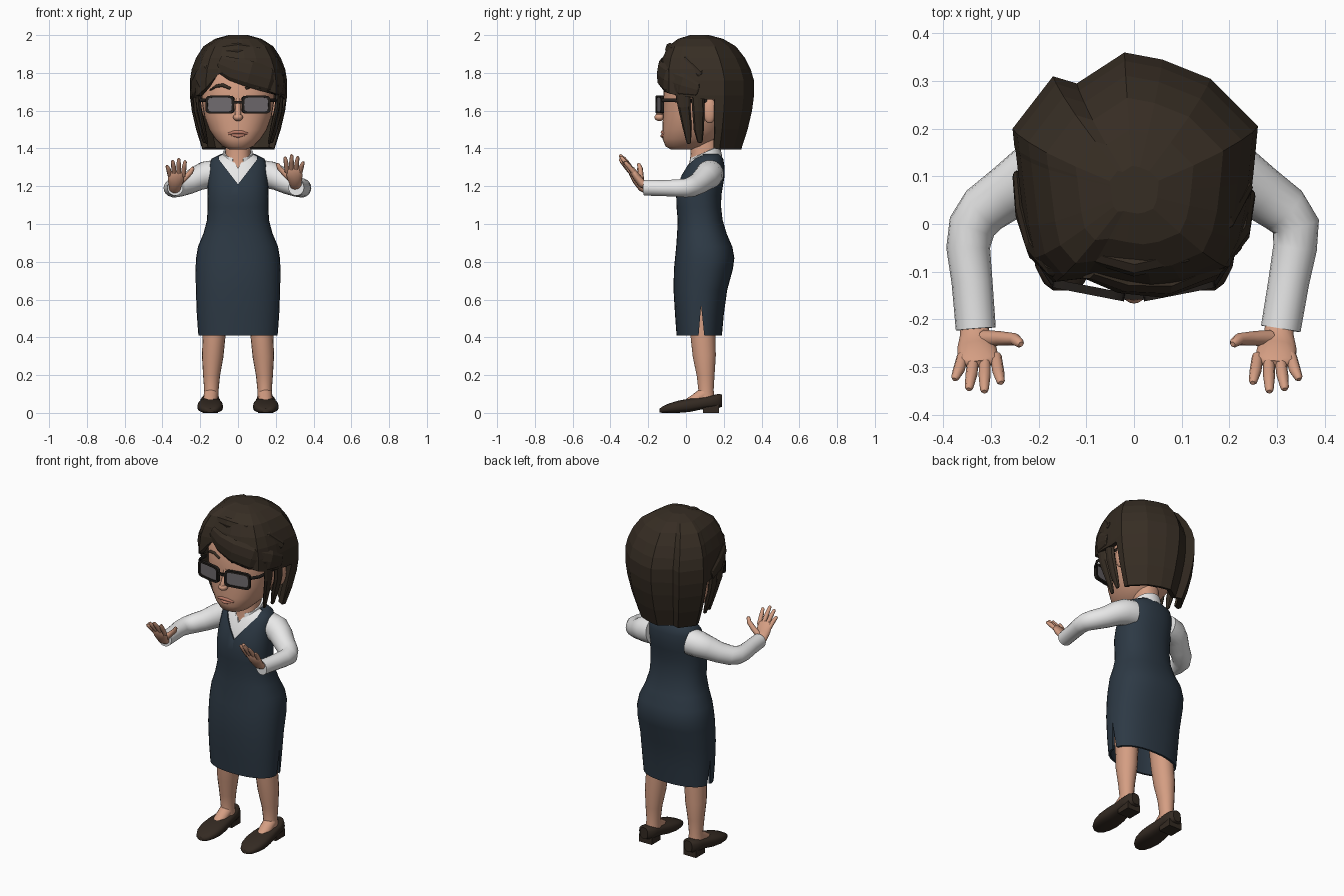
import bpy, bmesh, math
from mathutils import Vector, Matrix


def material(name, rgb):
    m = bpy.data.materials.new(name)
    m.diffuse_color = (*rgb, 1)
    return m


SKIN = material("skin", (0.66, 0.34, 0.225))
DRESS = material("navy_cloth", (0.026, 0.041, 0.059))
SHIRT = material("white_cloth", (0.80, 0.80, 0.80))
HAIR = material("dark_brown_hair", (0.037, 0.026, 0.017))
SHOE = material("dark_leather", (0.034, 0.023, 0.016))
FRAME = material("black_frame", (0.016, 0.013, 0.011))
LENS = material("grey_lens", (0.16, 0.145, 0.155))
LIP = material("lip", (0.50, 0.20, 0.14))


def loft(name, rings, mat, smooth=40, cyclic=False):
    """Skin a list of closed rings; smooth is the sharp-edge angle, 0 = flat."""
    bm = bmesh.new()
    rows = [[bm.verts.new(p) for p in r] for r in rings]
    n = len(rows[0])
    pairs = list(zip(rows, rows[1:])) + ([(rows[-1], rows[0])] if cyclic else [])
    for a, b in pairs:
        for i in range(n):
            j = (i + 1) % n
            bm.faces.new((a[i], a[j], b[j], b[i]))
    if not cyclic:
        bm.faces.new(rows[0])
        bm.faces.new(rows[-1])
    bmesh.ops.recalc_face_normals(bm, faces=bm.faces)
    me = bpy.data.meshes.new(name)
    bm.to_mesh(me)
    bm.free()
    me.materials.append(mat)
    if smooth:
        me.polygons.foreach_set("use_smooth", [True] * len(me.polygons))
        me.set_sharp_from_angle(angle=math.radians(smooth))
    ob = bpy.data.objects.new(name, me)
    bpy.context.collection.objects.link(ob)
    return ob


def oval(rx, ry, n=32, p=2.3):
    """Superellipse points."""
    out = []
    for i in range(n):
        c, s = math.cos(math.tau * i / n), math.sin(math.tau * i / n)
        out.append((math.copysign(abs(c) ** (2 / p), c) * rx, math.copysign(abs(s) ** (2 / p), s) * ry))
    return out


def level(z, rx, yf, yb, inset=0, p=2.3):
    """Horizontal ring between front yf and back yb."""
    return [(x, y + (yf + yb) / 2, z) for x, y in oval(rx - inset, (yb - yf) / 2 - inset, p=p)]


def tube(name, path, mat, up=(0, 0, 1), n=14, smooth=50, tip=True):
    """path: (x, y, z, a, b) with radii across and along the up direction."""
    pts = [Vector(q[:3]) for q in path]
    rings = []
    for i, q in enumerate(path):
        t = (pts[min(i + 1, len(pts) - 1)] - pts[max(i - 1, 0)]).normalized()
        side = t.cross(Vector(up)).normalized()
        other = side.cross(t)
        a, b = q[3], q[-1]
        rings.append([pts[i] + side * x + other * y for x, y in oval(a, b, n, 2)])
        if tip and i == len(path) - 1:
            rings.append([pts[i] + t * a * 0.7 + side * x + other * y for x, y in oval(a * 0.55, b * 0.55, n, 2)])
    return loft(name, rings, mat, smooth)


def ball(name, loc, r, mat):
    rings = []
    for k in range(1, 12):
        a = math.pi * k / 12
        rings.append([(loc[0] + x, loc[1] + y, loc[2] - r[2] * math.cos(a))
                      for x, y in oval(r[0] * math.sin(a), r[1] * math.sin(a), 16, 2)])
    return loft(name, rings, mat, 60)


def box(name, lo, hi, mat):
    r = lambda z: [(lo[0], lo[1], z), (hi[0], lo[1], z), (hi[0], hi[1], z), (lo[0], hi[1], z)]
    return loft(name, [r(lo[2]), r(hi[2])], mat, 0)


def bake(ob):
    dg = bpy.context.evaluated_depsgraph_get()
    me = bpy.data.meshes.new_from_object(ob.evaluated_get(dg))
    ob.modifiers.clear()
    ob.data = me


def cut(ob, ring_a, ring_b):
    """Subtract the prism between two rings."""
    cutter = loft("cutter", [ring_a, ring_b], ob.data.materials[0], 0)
    m = ob.modifiers.new("cut", 'BOOLEAN')
    m.operation, m.object = 'DIFFERENCE', cutter
    bake(ob)
    bpy.data.objects.remove(cutter)


def cut_v(ob, low, w):
    v = [(0, low), (w, 1.34), (w, 1.45), (-w, 1.45), (-w, 1.34)]
    cut(ob, [(x, -0.3, z) for x, z in v], [(x, 0.09, z) for x, z in v])


# dress: hollow hem, side slits, V neck
BODY = [(0.41, .21, -.05, .19), (0.52, .218, -.058, .2), (0.65, .223, -.066, .218), (0.76, .225, -.064, .248),
        (0.82, .222, -.058, .256), (0.88, .212, -.052, .245), (0.95, .183, -.047, .215), (1.02, .164, -.044, .194),
        (1.09, .161, -.05, .186), (1.15, .162, -.052, .187), (1.21, .16, -.042, .197), (1.26, .157, -.024, .205),
        (1.31, .154, 0, .203), (1.345, .14, .025, .197), (1.37, .09, .05, .18)]
dress = loft("dress", [level(0.6, .2, -.045, .19), level(0.41, .21, -.05, .19, .012)] + [level(*b) for b in BODY], DRESS, 45)
slit = [(0.064, 0.38), (0.1, 0.38), (0.08, 0.57)]
cut(dress, [(-0.4, y, z) for y, z in slit], [(0.4, y, z) for y, z in slit])
cut_v(dress, 1.21, 0.1)

# shirt body and collar
shirt = loft("shirt_body", [level(*b, inset=.008) for b in BODY[8:]], SHIRT)
cut_v(shirt, 1.295, 0.026)
collar = []
for k in range(21):
    a = math.radians(-70 + 320 * k / 20)
    z = 1.335 + 0.032 * math.sin(a)
    collar.append([(r * math.cos(a), 0.1 + r * math.sin(a), z + h)
                   for r, h in ((.092, -.01), (.08, .045), (.07, .045), (.075, -.01))])
loft("shirt_collar", collar, SHIRT)

# neck and head
loft("neck", [level(1.2, .08, .0, .16), level(1.3, .075, .014, .17), level(1.37, .066, .025, .17), level(1.5, .066, .02, .17)], SKIN)
HEAD = [(1.395, .045, -.08, .05), (1.41, .08, -.108, .1), (1.45, .12, -.124, .16), (1.50, .153, -.125, .2),
        (1.57, .178, -.122, .22), (1.65, .192, -.12, .24), (1.75, .198, -.12, .25), (1.85, .17, -.08, .24), (1.92, .1, -.02, .18)]
loft("head", [level(*h) for h in HEAD], SKIN, 60)
tube("nose_bridge", [(0, -.112, 1.66, .012), (0, -.132, 1.6, .015), (0, -.145, 1.57, .018)], SKIN, up=(0, 1, 0))
ball("nose", (0, -.14, 1.565), (.026, .027, .02), SKIN)
tube("upper_lip", [(-.05, -.115, 1.478, .006), (-.02, -.125, 1.486, .009), (.02, -.125, 1.486, .009), (.05, -.115, 1.478, .006)], LIP)
tube("lower_lip", [(-.035, -.117, 1.472, .006), (0, -.125, 1.466, .01), (.035, -.117, 1.472, .006)], LIP)


def face_y(x):
    return 0.065 - 0.185 * (1 - abs(x / .197) ** 2.3) ** (1 / 2.3)


for s, side in ((1, "left"), (-1, "right")):
    tube(side + "_eyebrow", [(s * x, face_y(x), z, .008, r) for x, z, r in
                             ((.04, 1.717, .007), (.08, 1.735, .01), (.115, 1.73, .008), (.145, 1.71, .004))], HAIR, n=8)
    ball(side + "_ear", (s * .2, .125, 1.6), (.022, .036, .068), SKIN)
    # glasses
    turn = Matrix.Translation((s * .095, -.139, 1.632)) @ Matrix.Rotation(s * math.radians(11), 4, 'Z')
    place = lambda w, h, y: [turn @ Vector((x, y, z)) for x, z in oval(w, h, 20, 6)]
    loft(side + "_glasses_rim", [place(.077, .048, -.009), place(.065, .037, -.009), place(.065, .037, .009),
                                 place(.077, .048, .009)], FRAME, 30, cyclic=True)
    loft(side + "_lens", [place(.067, .039, -.003), place(.067, .039, .003)], LENS, 30)
    tube(side + "_glasses_temple", [(s * .168, -.125, 1.655, .007, .01), (s * .198, -.08, 1.655, .006, .01),
                                    (s * .207, .11, 1.65, .006, .009)], FRAME, n=8)
    # hair locks in front of the ear
    tube(side + "_ear_lock", [(s * .228, .06, 1.72, .016, .035), (s * .22, .066, 1.6, .016, .033),
                              (s * .195, .068, 1.5, .014, .027), (s * .178, .074, 1.435, .008, .014)], HAIR, (0, 1, 0), 8, 0)
    tube(side + "_cheek_lock", [(s * .215, -.02, 1.74, .016, .045), (s * .208, -.01, 1.62, .014, .033),
                                (s * .185, .005, 1.52, .012, .025), (s * .165, .015, 1.43, .007, .012)], HAIR, (0, 1, 0), 8, 0)
box("glasses_bridge", (-.026, -.158, 1.638), (.026, -.146, 1.652), FRAME)

# hair shell: top-view outline with the lower edge height of every point
OUTLINE = [(-.09, -.118, 1.80), (-.03, -.13, 1.77), (.04, -.14, 1.74), (.11, -.128, 1.72), (.2, -.09, 1.69),
           (.228, -.03, 1.68), (.242, .03, 1.67), (.25, .1, 1.66), (.255, .15, 1.66), (.256, .162, 1.40),
           (.26, .205, 1.395), (.16, .305, 1.395), (.06, .345, 1.395), (-.02, .36, 1.395), (-.12, .295, 1.395),
           (-.17, .31, 1.395), (-.255, .2, 1.395), (-.251, .162, 1.40), (-.248, .15, 1.66), (-.24, .08, 1.67),
           (-.23, 0, 1.67), (-.215, -.07, 1.68), (-.17, -.122, 1.72), (-.11, -.115, 1.79)]
SCALE = [(1.395, .74), (1.5, .87), (1.6, .96), (1.68, 1), (1.76, 1), (1.82, .96), (1.88, .87), (1.94, .72), (1.98, .48), (2.0, .2)]


def hair_point(x, y, z):
    for (z0, f0), (z1, f1) in zip(SCALE, SCALE[1:]):
        if z <= z1:
            f = f0 + (f1 - f0) * (z - z0) / (z1 - z0)
            break
    cy = 0.1 - 0.03 * max(0, (z - 1.76) / 0.24)
    return (x * f, cy + (y - 0.1) * f, z)


hair = loft("hair_shell", [[hair_point(x, y, max(z, b)) for x, y, b in OUTLINE] for z, _ in SCALE], HAIR, 0)
bm = bmesh.new()
bm.from_mesh(hair.data)
bmesh.ops.remove_doubles(bm, verts=bm.verts, dist=1e-4)
low = [f for f in bm.faces if len(f.verts) == len(OUTLINE) and f.calc_center_median().z < 1.9]
bmesh.ops.delete(bm, geom=low, context='FACES_ONLY')
bmesh.ops.recalc_face_normals(bm, faces=bm.faces)
bm.to_mesh(hair.data)
bm.free()
m = hair.modifiers.new("thickness", 'SOLIDIFY')
m.thickness, m.offset = 0.03, -1
bake(hair)

# swept fringe, crown band and parting clump
tube("fringe", [(-.1, -.1, 1.85, .015, .045), (-.03, -.125, 1.82, .02, .062), (.06, -.133, 1.795, .022, .07),
                (.16, -.1, 1.765, .022, .07), (.226, -.02, 1.735, .018, .06), (.245, .06, 1.71, .01, .035)], HAIR, n=8, smooth=0)
tube("crown_band", [(-.095, -.06, 1.915, .02, .03), (0, -.085, 1.925, .025, .035), (.1, -.065, 1.91, .025, .035),
                    (.19, .0, 1.86, .02, .035), (.235, .07, 1.79, .012, .03)], HAIR, n=8, smooth=0)
tube("right_fringe", [(-.1, -.09, 1.86, .015, .035), (-.155, -.1, 1.81, .018, .045), (-.205, -.06, 1.76, .018, .055),
                      (-.235, .02, 1.72, .014, .05), (-.245, .1, 1.69, .01, .03)], HAIR, n=8, smooth=0)

for s, side in ((1, "left"), (-1, "right")):
    # sleeve, a little wider on the right arm
    d, dz = (0, 0) if s > 0 else (.03, -.02)
    tube(side + "_sleeve", [(s * x, y, z, r) for x, y, z, r in (
        (.12, .125, 1.265, .075), (.175, .12, 1.258, .073), (.215, .1, 1.242, .066), (.265, .066, 1.215, .058),
        (.315, .03, 1.197, .054), (.34, -.005, 1.19, .05), (.338 + d / 3, -.05, 1.19, .046), (.325 + d / 2, -.12, 1.19, .043),
        (.308 + d * .8, -.22, 1.192, .042))], SHIRT, n=18, tip=False)
    # hand: palm, four fingers, thumb
    at = lambda x, y, z, *r: (s * (x + d), y, z + dz, *r)
    tube(side + "_palm", [at(.306, -.2, 1.2, .024, .03), at(.304, -.235, 1.215, .022, .032), at(.3, -.262, 1.25, .021, .042),
                          at(.296, -.288, 1.29, .016, .044)], SKIN, up=(1, 0, 0))
    for k, (x, y, z) in enumerate(((.345, -.322, 1.325), (.316, -.343, 1.352), (.284, -.348, 1.362), (.25, -.33, 1.35))):
        bx = .33 - .0235 * k
        tube(f"{side}_finger_{k + 1}", [at(bx, -.278, 1.275, .012), at((bx + x) / 2, (-.29 + y) / 2, (1.285 + z) / 2 + .004, .0125),
                                        at(x, y, z, .009)], SKIN, up=(1, 0, 0), n=8)
    tube(side + "_thumb", [at(.285, -.24, 1.235, .018), at(.25, -.24, 1.265, .015), at(.22, -.242, 1.295, .013),
                           at(.21, -.25, 1.315, .01)], SKIN, up=(0, 1, 0), n=8)
    # leg and instep
    tube(side + "_leg", [(s * x, y, z, a, b) for x, y, z, a, b in (
        (.12, .08, .65, .07, .08), (.124, .086, .5, .064, .072), (.127, .09, .4, .06, .066), (.134, .097, .3, .057, .062),
        (.14, .104, .2, .045, .048), (.141, .106, .12, .038, .041), (.143, .105, .06, .042, .05))], SKIN, (0, 1, 0), 18, tip=False)
    tube(side + "_instep", [(s * .143, .1, .1, .038), (s * .146, .04, .065, .036, .03), (s * .147, 0, .05, .03, .02)], SKIN)
    # pump with heel
    rings = []
    for y, w, zb, zt in ((-.14, .022, .002, .022), (-.125, .042, 0, .034), (-.09, .06, 0, .05), (-.04, .068, 0, .065),
                         (.02, .064, .005, .076), (.08, .055, .018, .082), (.13, .052, .025, .092), (.17, .045, .025, .1),
                         (.19, .025, .032, .098)):
        rings.append([(s * .147 + x, y, (zb + zt) / 2 + z) for x, z in oval(w, (zt - zb) / 2, 20, 2.8)])
    loft(side + "_shoe", rings, SHOE, 45)
    box(side + "_shoe_heel", (s * .147 - .042, .09, 0), (s * .147 + .042, .175, .045), SHOE)
